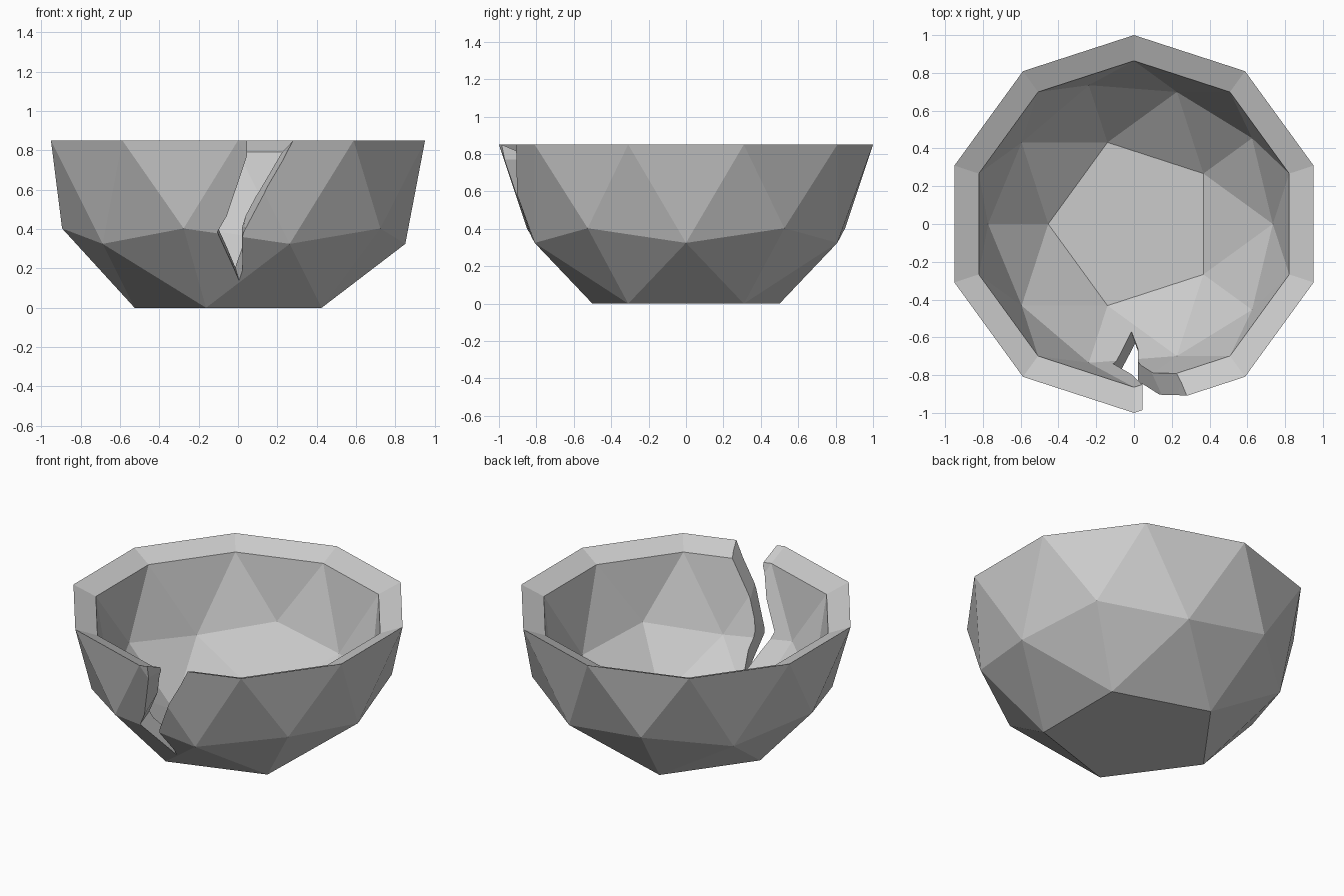
import bpy
import bmesh
from mathutils import Vector

if "Cube" in bpy.data.objects:
    bpy.data.objects.remove(bpy.data.objects["Cube"], do_unlink=True)

INNER_SCALE = 0.864   # cavity size relative to the outside
RIM_DROP = 0.058      # the rim slopes down towards the cavity

# Stone material
stone = bpy.data.materials.new("grey stone")
stone.use_nodes = True
colour = (0.6, 0.6, 0.6, 1)
stone.diffuse_color = colour
stone.node_tree.nodes["Principled BSDF"].inputs["Base Color"].default_value = colour

# Bowl: lower half of a faceted sphere with a flat five-sided foot
bpy.ops.mesh.primitive_ico_sphere_add(subdivisions=2, radius=1, location=(0, 0, 0))
bowl = bpy.context.object
bowl.name = bowl.data.name = "cracked_bowl"
bm = bmesh.new()
bm.from_mesh(bowl.data)
bmesh.ops.delete(bm, geom=[v for v in bm.verts if v.co.z > 0.01], context="VERTS")
pole = min(bm.verts, key=lambda v: v.co.z)
bmesh.ops.dissolve_verts(bm, verts=[pole])

# Inner wall and rim
copy = bmesh.ops.duplicate(bm, geom=bm.verts[:] + bm.edges[:] + bm.faces[:])["geom"]
inner_faces = [g for g in copy if isinstance(g, bmesh.types.BMFace)]
for v in copy:
    if isinstance(v, bmesh.types.BMVert):
        v.co = v.co * INNER_SCALE - Vector((0, 0, RIM_DROP))
bmesh.ops.reverse_faces(bm, faces=inner_faces)
bmesh.ops.bridge_loops(bm, edges=[e for e in bm.edges if e.is_boundary])
foot = min(v.co.z for v in bm.verts)
bmesh.ops.translate(bm, verts=bm.verts[:], vec=(0, 0, -foot))
bmesh.ops.recalc_face_normals(bm, faces=bm.faces[:])
bm.to_mesh(bowl.data)
bm.free()
bowl.data.materials.append(stone)

# Crack outline: each corner on the outer wall and on the inner wall
crack = [
    ((0.045, -0.99, 1.05), (0.045, -0.85, 1.0)),
    ((0.045, -0.965, 0.77), (0.045, -0.83, 0.77)),
    ((-0.105, -0.84, 0.385), (-0.11, -0.74, 0.43)),
    ((0.005, -0.63, 0.14), (-0.015, -0.565, 0.21)),
    ((0.02, -0.835, 0.35), (0.02, -0.74, 0.4)),
    ((0.145, -0.9, 0.61), (0.095, -0.79, 0.57)),
    ((0.385, -0.94, 1.05), (0.34, -0.82, 1.0)),
]
bm = bmesh.new()
front, back = [], []
for outer, inner in crack:
    outer, inner = Vector(outer), Vector(inner)
    front.append(bm.verts.new(outer * 2 - inner))
    back.append(bm.verts.new(inner * 2 - outer))
bm.faces.new(front)
bm.faces.new(back[::-1])
for i in range(len(crack)):
    bm.faces.new((front[i - 1], back[i - 1], back[i], front[i]))
bmesh.ops.triangulate(bm, faces=bm.faces[:])
bmesh.ops.recalc_face_normals(bm, faces=bm.faces[:])
cutter_mesh = bpy.data.meshes.new("crack_cutter")
bm.to_mesh(cutter_mesh)
bm.free()
cutter_mesh.materials.append(stone)
cutter = bpy.data.objects.new("crack_cutter", cutter_mesh)
cutter.hide_render = True
bpy.context.collection.objects.link(cutter)

# Cut the crack and drop the cutter
cut = bowl.modifiers.new("crack", "BOOLEAN")
cut.operation = "DIFFERENCE"
cut.solver = "EXACT"
cut.object = cutter
bpy.context.view_layer.objects.active = bowl
bpy.ops.object.modifier_apply(modifier=cut.name)
bpy.data.objects.remove(cutter, do_unlink=True)
bpy.ops.object.shade_flat()
